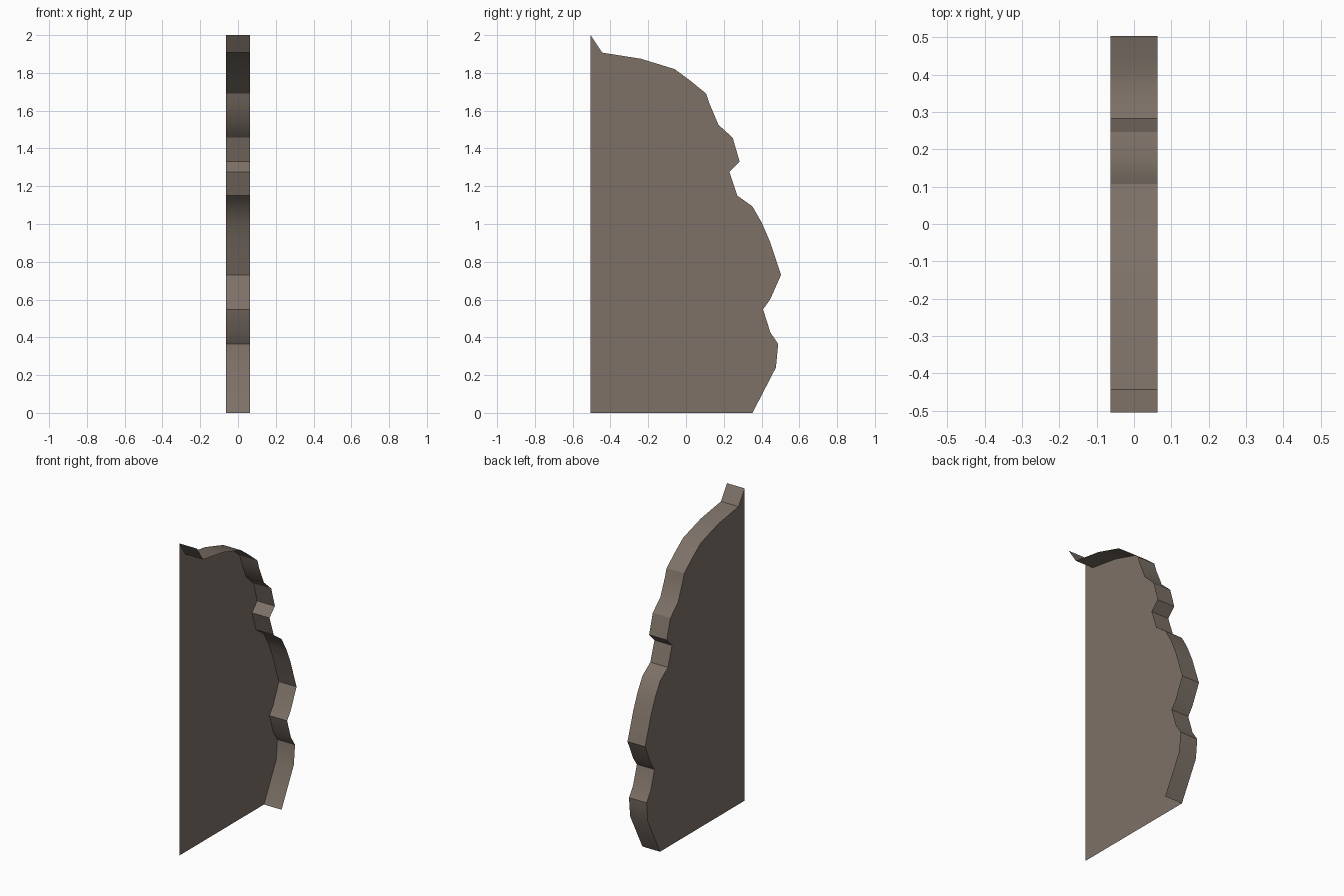
import bpy, bmesh, math

if "Cube" in bpy.data.objects:
    bpy.data.objects.remove(bpy.data.objects["Cube"])

HALF = 0.0625  # half of the slab thickness along x

# Ragged outer edge (y, z), from the top tip down to the ground
EDGE = [(-0.505, 2.0), (-0.443, 1.907), (-0.24, 1.875), (-0.06, 1.82),
        (0.025, 1.757), (0.107, 1.69), (0.125, 1.635), (0.172, 1.525),
        (0.247, 1.457), (0.284, 1.33), (0.23, 1.275), (0.272, 1.15),
        (0.352, 1.093), (0.402, 1.005), (0.443, 0.91), (0.503, 0.73),
        (0.445, 0.6), (0.408, 0.548), (0.447, 0.425), (0.488, 0.365),
        (0.476, 0.24), (0.352, 0.0)]

stone = bpy.data.materials.new("grey brown stone")
stone.diffuse_color = (0.205, 0.166, 0.136, 1)
stone.use_nodes = True
stone.node_tree.nodes["Principled BSDF"].inputs["Base Color"].default_value = stone.diffuse_color

bm = bmesh.new()
left = [bm.verts.new((-HALF, y, z)) for y, z in EDGE]
right = [bm.verts.new((HALF, y, z)) for y, z in EDGE]
corner = bm.verts.new((-HALF, EDGE[0][0], 0))

# Flat side sheet, facing -x (the +x side, front and bottom stay open)
side = bm.faces.new(left + [corner])
side.normal_update()
if side.normal.x > 0:
    side.normal_flip()

# Broken rim, facing outwards
for a, b, c, d in zip(left, left[1:], right[1:], right):
    f = bm.faces.new((a, b, c, d))
    f.normal_update()
    dy, dz = b.co.y - a.co.y, b.co.z - a.co.z
    if f.normal.y * -dz + f.normal.z * dy < 0:
        f.normal_flip()
bmesh.ops.triangulate(bm, faces=[side])

mesh = bpy.data.meshes.new("broken_slab")
bm.to_mesh(mesh)
bm.free()
mesh.materials.append(stone)
slab = bpy.data.objects.new("broken_slab", mesh)
bpy.context.collection.objects.link(slab)

# Soft shading along the rim, crisp at the sharp breaks
bpy.context.view_layer.objects.active = slab
slab.select_set(True)
bpy.ops.object.shade_smooth_by_angle(angle=math.radians(30))
